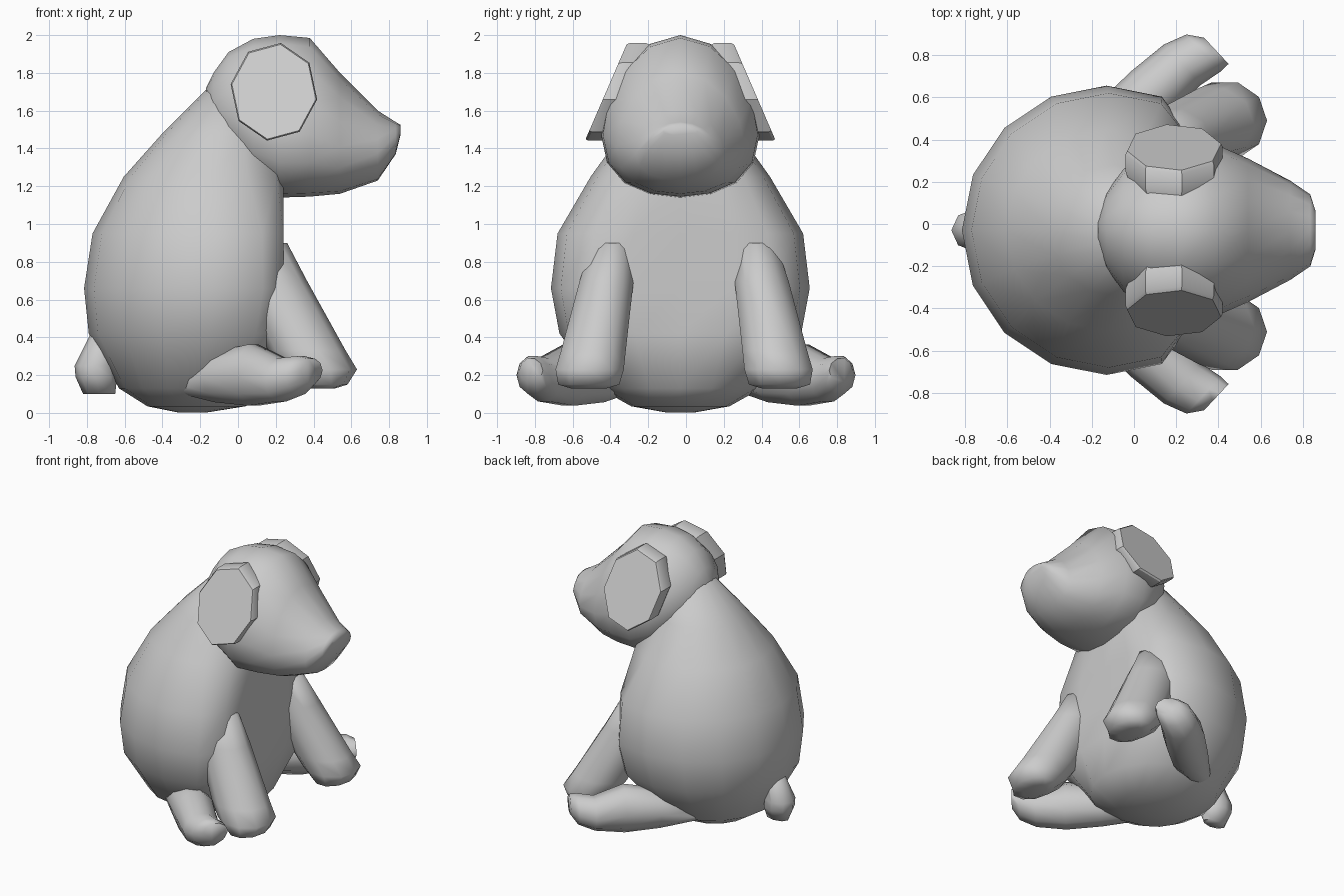
import bpy, bmesh, math
from mathutils import Vector

if "Cube" in bpy.data.objects:
    bpy.data.objects.remove(bpy.data.objects["Cube"])

YC = -0.03  # symmetry line of body, head, ears and tail


def loft(name, sections, n, clip_x=None, angle=75, phase=0.0, drop=0.0):
    """Skin a stack of elliptical sections (centre, u axis, v axis)."""
    bm = bmesh.new()
    rings = []
    for c, u, v in sections:
        c, u, v = Vector(c), Vector(u), Vector(v)
        ring = []
        for i in range(n):
            a = 2 * math.pi * (i + phase) / n
            p = c + u * (math.cos(a) - drop * math.sin(a) ** 2) + v * math.sin(a)
            if clip_x is not None:
                p.x = min(p.x, clip_x)
            ring.append(bm.verts.new(p))
        rings.append(ring)
    for a, b in zip(rings, rings[1:]):
        for i in range(n):
            j = (i + 1) % n
            bm.faces.new((a[i], a[j], b[j], b[i]))
    bm.faces.new(rings[0])
    bm.faces.new(rings[-1])
    return finish(name, bm, angle)


def finish(name, bm, angle):
    bmesh.ops.recalc_face_normals(bm, faces=bm.faces)
    me = bpy.data.meshes.new(name)
    bm.to_mesh(me)
    bm.free()
    ob = bpy.data.objects.new(name, me)
    bpy.context.collection.objects.link(ob)
    bpy.ops.object.select_all(action='DESELECT')
    ob.select_set(True)
    bpy.context.view_layer.objects.active = ob
    bpy.ops.object.shade_smooth_by_angle(angle=math.radians(angle))
    return ob


# Body: stacked rounds with a flattened chest (z, centre x, radius)
body = [(0.003, -0.24, 0.08), (0.035, -0.22, 0.26), (0.13, -0.20, 0.43),
        (0.42, -0.15, 0.64), (0.66, -0.13, 0.685), (0.95, -0.12, 0.65),
        (1.25, -0.13, 0.475), (1.48, -0.09, 0.31), (1.72, -0.02, 0.14)]
loft("body", [((x, YC, z), (r, 0, 0), (0, r, 0)) for z, x, r in body], 16, clip_x=0.24)

# Head: sections running from the back of the skull to the nose (x, z low, z high, half width)
head = [(-0.17, 1.58, 1.72, 0.07), (-0.13, 1.48, 1.80, 0.18), (-0.05, 1.36, 1.91, 0.29),
        (0.08, 1.22, 1.98, 0.38), (0.22, 1.14, 2.00, 0.42), (0.38, 1.145, 1.985, 0.41),
        (0.54, 1.16, 1.80, 0.34), (0.74, 1.23, 1.60, 0.235), (0.835, 1.37, 1.54, 0.17),
        (0.86, 1.47, 1.525, 0.09)]
loft("head", [((x, YC, (a + b) / 2), (0, 0, (b - a) / 2), (0, w, 0)) for x, a, b, w in head],
     16, drop=0.22)

for side, label in ((1, "left"), (-1, "right")):
    # Ears: tilted eight-sided plates pushed sideways into the head
    up = Vector((0, -side * 0.397, 0.918))
    mid = Vector((0.19, YC + side * 0.393, 1.70))
    plates = [(-0.15, 0.92), (-0.10, 1.0), (-0.015, 1.0), (0.0, 0.97)]
    loft(label + "_ear", [(mid + Vector((0, side * d, 0)), up * 0.285 * s, (0.232 * s, 0, 0))
                          for d, s in plates], 8, angle=30, phase=0.2)

    # Front legs: slanted columns ending in a rounded paw (z, x, y, x radius, y radius)
    front = [(0.90, 0.07, 0.38, 0.19, 0.11), (0.70, 0.175, 0.41, 0.19, 0.15),
             (0.33, 0.365, 0.48, 0.205, 0.18), (0.23, 0.43, 0.50, 0.20, 0.19),
             (0.15, 0.455, 0.505, 0.125, 0.17), (0.13, 0.445, 0.505, 0.07, 0.10)]
    loft(label + "_front_leg",
         [((x, side * y - 0.01, z), (rx, 0, 0), (0, ry, 0)) for z, x, y, rx, ry in front], 10)

    # Hind legs: splayed outward, foot tilting up (x, y, z, half width, half height)
    across = Vector((0.68, -side * 0.73, 0))
    hind = [(-0.29, 0.32, 0.16, 0.09, 0.06), (-0.10, 0.46, 0.19, 0.13, 0.14),
            (0.08, 0.62, 0.20, 0.14, 0.17), (0.23, 0.755, 0.175, 0.13, 0.12),
            (0.33, 0.81, 0.20, 0.12, 0.105), (0.39, 0.82, 0.225, 0.085, 0.065)]
    loft(label + "_hind_leg",
         [((x, side * y, z), across * w, (0, 0, h)) for x, y, z, w, h in hind], 10)

# Tail: short stub drooping at the back (z, x, radius along x, radius along y)
tail = [(0.44, -0.70, 0.07, 0.06), (0.25, -0.755, 0.11, 0.10), (0.19, -0.75, 0.11, 0.10),
        (0.10, -0.735, 0.085, 0.05)]
loft("tail", [((x, YC, z), (rx, 0, 0), (0, ry, 0)) for z, x, rx, ry in tail], 8)
